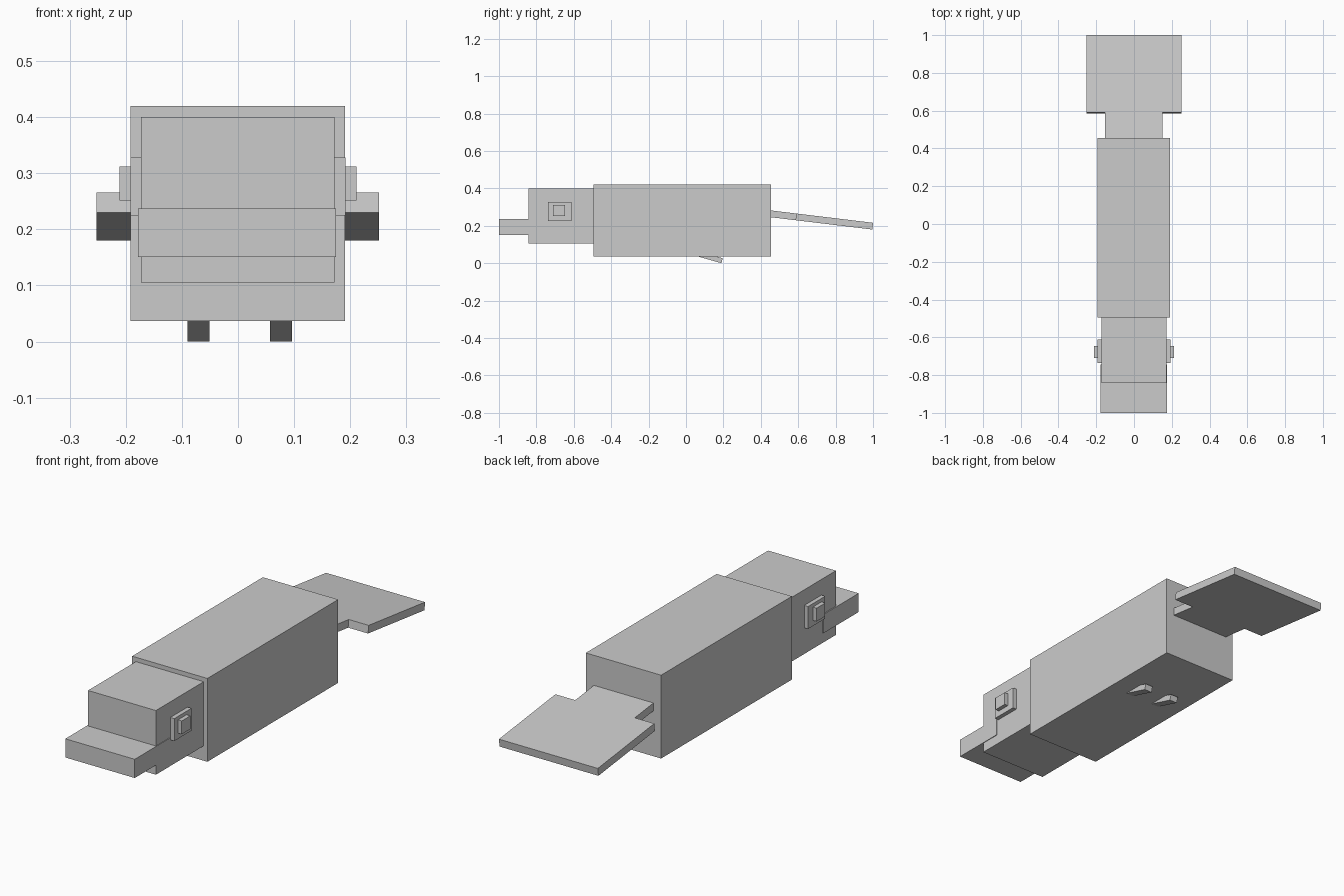
import bpy
from math import radians, sin, cos
from mathutils import Matrix, Vector

if "Cube" in bpy.data.objects:
    bpy.data.objects.remove(bpy.data.objects["Cube"])


def box(name, x, y, z):
    """Axis-aligned box from (min, max) ranges."""
    lo, hi = Vector((x[0], y[0], z[0])), Vector((x[1], y[1], z[1]))
    bpy.ops.mesh.primitive_cube_add(size=1)
    ob = bpy.context.object
    ob.name = name
    ob.data.transform(Matrix.Translation((lo + hi) / 2) @ Matrix.Diagonal((*(hi - lo), 1)))
    return ob


def sloped_box(name, x, length, thick, end_y, end_z, angle):
    """Box sloping down towards the back; its rear face is centred on (end_y, end_z)."""
    ob = box(name, x, (-length, 0), (-thick / 2, thick / 2))
    ob.location = (0, end_y, end_z)
    ob.rotation_euler.x = -radians(angle)
    return ob


# Body, head and bill
box("body", (-0.192, 0.191), (-0.495, 0.455), (0.037, 0.42))
box("head", (-0.173, 0.172), (-0.842, -0.495), (0.105, 0.40))
box("bill", (-0.178, 0.175), (-1.0, -0.745), (0.151, 0.237))

# Eyes on both sides of the head
for side, s in (("left", -1), ("right", 1)):
    box(side + "_eye", sorted((s * 0.16, s * 0.192)), (-0.737, -0.612), (0.225, 0.328))
    box(side + "_pupil", sorted((s * 0.18, s * 0.211)), (-0.71, -0.647), (0.251, 0.312))

# Flat tail paddle with a narrower stem
SLOPE, PADDLE, THICK = 6.9, 0.413, 0.036
end_y, end_z = 0.998, 0.198
sloped_box("tail_paddle", (-0.252, 0.251), PADDLE, THICK, end_y, end_z, SLOPE)
a = radians(SLOPE)
sloped_box("tail_stem", (-0.153, 0.15), 0.18, THICK,
           end_y - PADDLE * cos(a), end_z + PADDLE * sin(a), SLOPE)

# Feet poking out under the body
for side, x in (("left", (-0.09, -0.051)), ("right", (0.057, 0.096))):
    sloped_box(side + "_foot", x, 0.2, 0.027, 0.193, 0.013, 16)
